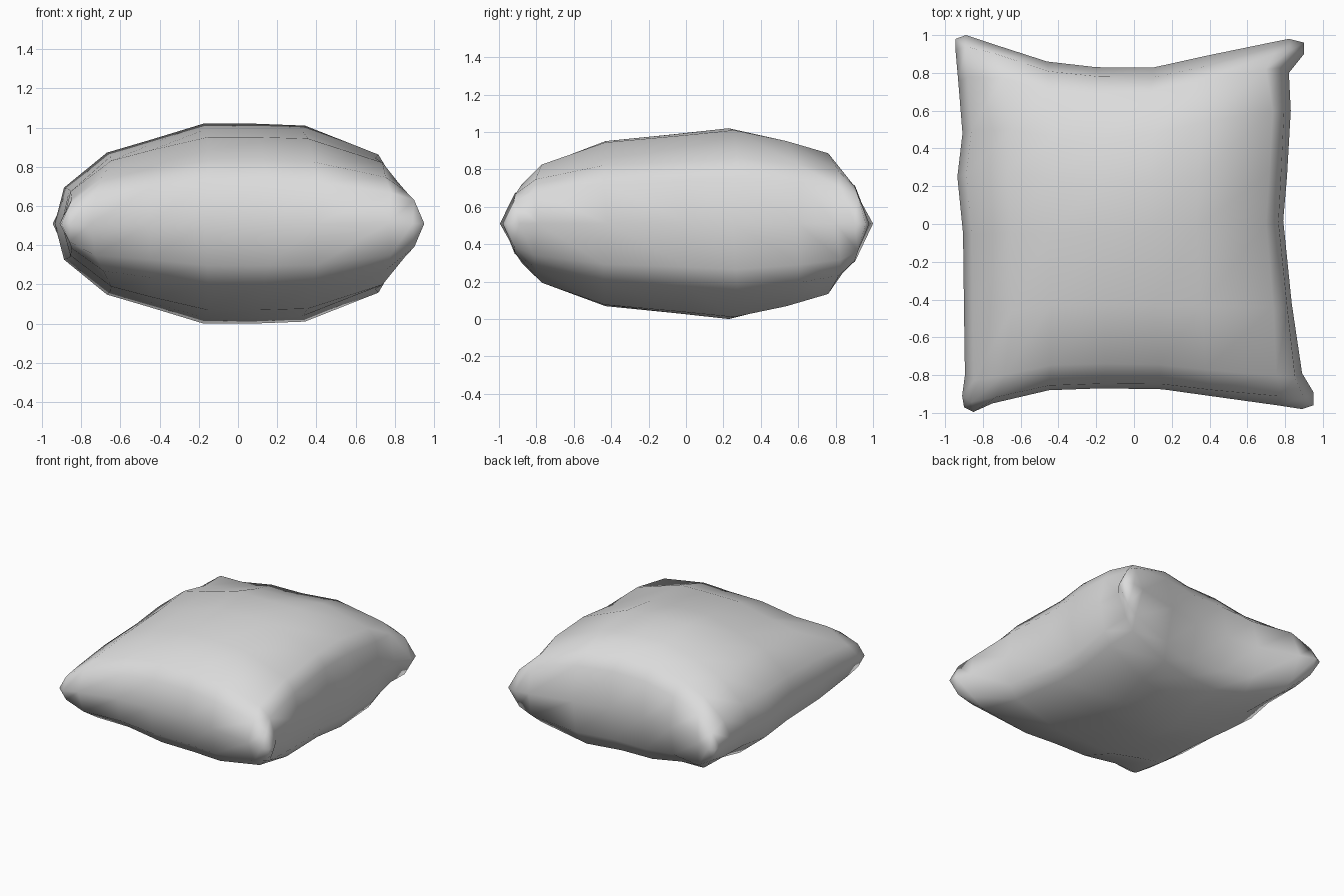
import bpy
import bmesh
from mathutils import Vector

if "Cube" in bpy.data.objects:
    bpy.data.objects.remove(bpy.data.objects["Cube"])

MID, PUFF = 0.51, 0.51

# Grid spacing, puff profile and mid-line positions across width and depth
u = [0, .035, .14, .27, .43, .57, .73, .9, .96, 1]
puff_u = [0, .36, .71, .83, 1, 1, .98, .69, .48, 0]
mid_x = [-.905, -.86, -.65, -.45, -.17, .08, .33, .70, .765, .79]
v = [0, .03, .08, .26, .47, .65, .78, .91, .97, 1]
puff_v = [0, .42, .63, .865, .94, 1, .88, .75, .53, 0]
mid_y = [-.875, -.845, -.74, -.43, -.05, .23, .46, .69, .78, .828]

# Seam outline, one point per grid line on each side
front = [(-.90, -.97), (-.85, -.995), (-.75, -.95), (-.45, -.88), (-.17, -.87),
         (.15, -.875), (.40, -.91), (.76, -.96), (.89, -.98), (.95, -.96)]
back = [(-.945, .98), (-.89, 1), (-.77, .96), (-.46, .86), (-.20, .83),
        (.10, .828), (.38, .89), (.72, .96), (.82, .98), (.90, .96)]
left = [front[0], (-.91, -.91), (-.895, -.80), (-.90, -.45), (-.905, -.05),
        (-.935, .25), (-.908, .48), (-.93, .75), (-.945, .92), back[0]]
right = [front[-1], (.95, -.89), (.89, -.79), (.835, -.42), (.79, .02),
         (.81, .25), (.83, .60), (.82, .80), (.90, .90), back[-1]]


def blend(i, j):
    """Position inside the seam outline, blended from its four sides."""
    s, t = u[i], v[j]
    f, b, l, r = (Vector(p) for p in (front[i], back[i], left[j], right[j]))
    c00, c10, c01, c11 = (Vector(p) for p in (front[0], front[-1], back[0], back[-1]))
    corners = (c00 * (1 - s) + c10 * s) * (1 - t) + (c01 * (1 - s) + c11 * s) * t
    return f * (1 - t) + b * t + l * (1 - s) + r * s - corners


def place(i, j):
    """Bow the grid lines so they cross the middle at mid_x and mid_y."""
    p = blend(i, j)
    if 0 < i < len(u) - 1 and 0 < j < len(v) - 1:
        p.x += (mid_x[i] - blend(i, 4).x) * (1 - abs(2 * v[j] - 1) ** 5)
        p.y += (mid_y[j] - blend(4, j).y) * (1 - abs(2 * u[i] - 1) ** 5)
    return p


def height(i, j):
    a, b = puff_u[i], puff_v[j]
    return PUFF * (0.85 * a * b + 0.15 * min(a, b)) if a * b else 0


# Pillow: upper and lower skins sharing the seam vertices
bm = bmesh.new()
seam = {}
last_i, last_j = len(u) - 2, len(v) - 2
for side in (1, -1):
    grid = {}
    for i in range(len(u)):
        for j in range(len(v)):
            h = height(i, j)
            if h == 0 and (i, j) in seam:
                grid[i, j] = seam[i, j]
                continue
            p = place(i, j)
            grid[i, j] = bm.verts.new((p.x, p.y, MID + side * h))
            if h == 0:
                seam[i, j] = grid[i, j]
    for i in range(last_i + 1):
        for j in range(last_j + 1):
            a, b, c, d = (grid[i, j], grid[i + 1, j],
                          grid[i + 1, j + 1], grid[i, j + 1])
            # Corner patches are split along the line out to the tip
            if i in (0, last_i) and j in (0, last_j):
                same = (i == 0) == (j == 0)
                polys = [(a, b, c), (a, c, d)] if same else [(a, b, d), (b, c, d)]
            else:
                polys = [(a, b, c, d)]
            for poly in polys:
                bm.faces.new(poly if side > 0 else poly[::-1])
for face in bm.faces:
    face.smooth = True

mesh = bpy.data.meshes.new("pillow")
bm.to_mesh(mesh)
bm.free()

# Plain light grey fabric
fabric = bpy.data.materials.new("light grey fabric")
fabric.diffuse_color = (0.71, 0.71, 0.71, 1)
fabric.use_nodes = True
fabric.node_tree.nodes["Principled BSDF"].inputs["Base Color"].default_value = fabric.diffuse_color
mesh.materials.append(fabric)
pillow = bpy.data.objects.new("pillow", mesh)
bpy.context.collection.objects.link(pillow)
